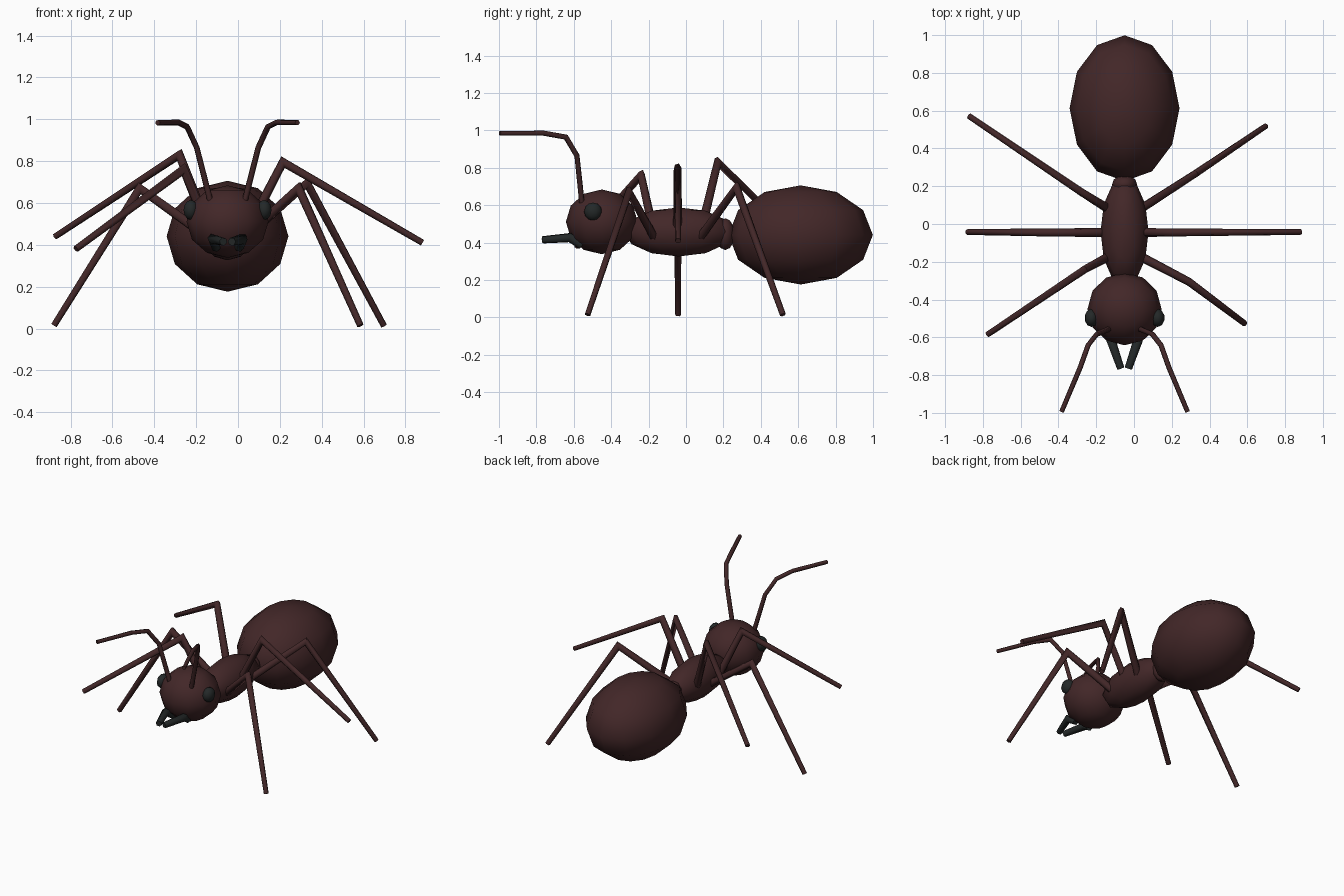
import bpy, bmesh, math
from mathutils import Vector, Matrix

if "Cube" in bpy.data.objects:
    bpy.data.objects.remove(bpy.data.objects["Cube"])

CX = -0.05  # the body axis


def material(name, rgb):
    m = bpy.data.materials.new(name)
    m.diffuse_color = (*rgb, 1)
    m.use_nodes = True
    m.node_tree.nodes["Principled BSDF"].inputs["Base Color"].default_value = m.diffuse_color
    return m


BROWN = material("dark brown", (0.055, 0.020, 0.021))
BLACK = material("charcoal", (0.017, 0.021, 0.021))


def finish(name, bm, mat, angle):
    bmesh.ops.recalc_face_normals(bm, faces=bm.faces)
    me = bpy.data.meshes.new(name)
    bm.to_mesh(me)
    bm.free()
    me.materials.append(mat)
    ob = bpy.data.objects.new(name, me)
    bpy.context.collection.objects.link(ob)
    bpy.ops.object.select_all(action='DESELECT')
    ob.select_set(True)
    bpy.context.view_layer.objects.active = ob
    bpy.ops.object.shade_smooth_by_angle(angle=math.radians(angle))
    return ob


def ellipsoid(name, centre, radii, mat=BROWN, segments=12, rings=6):
    bm = bmesh.new()
    m = Matrix.Translation(centre) @ Matrix.Diagonal((*radii, 1))
    bmesh.ops.create_uvsphere(bm, u_segments=segments, v_segments=rings,
                              radius=1, matrix=m)
    return finish(name, bm, mat, 80)


def tube(name, points, radii, mat=BROWN, sides=6):
    """Capped tube with mitred joints along a path."""
    pts = [Vector(p) for p in points]
    dirs = [(b - a).normalized() for a, b in zip(pts, pts[1:])]
    bm = bmesh.new()
    u = dirs[0].orthogonal().normalized()
    v = dirs[0].cross(u)
    rim = [pts[0] + radii[0] * (math.cos(a) * u + math.sin(a) * v)
           for a in (2 * math.pi * i / sides for i in range(sides))]
    rings = [[bm.verts.new(p) for p in rim]]
    for k in range(1, len(pts)):
        d = dirs[k - 1]
        n = (d + dirs[k]).normalized() if k < len(dirs) else d
        ring = []
        for p in rim:
            # slide each corner along the segment to the mitre plane
            off = p - pts[k - 1]
            off = (off - d * off.dot(d)).normalized() * radii[k]
            ring.append(pts[k] + off - d * (off.dot(n) / d.dot(n)))
        rings.append([bm.verts.new(p) for p in ring])
        rim = ring
    for a, b in zip(rings, rings[1:]):
        for i in range(sides):
            j = (i + 1) % sides
            bm.faces.new((a[i], a[j], b[j], b[i]))
    bm.faces.new(rings[0])
    bm.faces.new(rings[-1])
    return finish(name, bm, mat, 62)


# body
ellipsoid("abdomen", (CX, 0.613, 0.441), (0.291, 0.386, 0.265))
ellipsoid("waist", (CX, 0.21, 0.445), (0.066, 0.05, 0.085))
ellipsoid("thorax", (CX, -0.04, 0.457), (0.127, 0.29, 0.131))
ellipsoid("head", (CX, -0.45, 0.511), (0.196, 0.192, 0.173))

# paired head parts
for side, s in (("left", -1), ("right", 1)):
    ellipsoid(side + "_eye", (CX + s * 0.175, -0.497, 0.566),
              (0.037, 0.048, 0.048), BLACK, 10, 6)
    tube(side + "_mandible",
         [(CX + s * x, y, z) for x, y, z in
          ((0.055, -0.56, 0.385), (0.07, -0.62, 0.427), (0.02, -0.765, 0.415))],
         (0.022, 0.025, 0.02), BLACK)
    tube(side + "_antenna",
         [(CX + s * x, y, z) for x, y, z in
          ((0.08, -0.555, 0.60), (0.147, -0.583, 0.864), (0.193, -0.642, 0.964),
           (0.235, -0.76, 0.985), (0.334, -0.995, 0.984))],
         (0.015, 0.014, 0.014, 0.014, 0.013))

# legs: knee and foot positions, each posed mid-stride
legs = {
    "left_front_leg": ((-0.26, -0.24, 0.76), (-0.775, -0.585, 0.38)),
    "left_middle_leg": ((-0.47, -0.045, 0.67), (-0.88, -0.042, 0.014)),
    "left_rear_leg": ((-0.28, 0.17, 0.83), (-0.873, 0.571, 0.44)),
    "right_front_leg": ((0.29, -0.305, 0.67), (0.585, -0.526, 0.014)),
    "right_middle_leg": ((0.215, -0.045, 0.795), (0.882, -0.042, 0.41)),
    "right_rear_leg": ((0.33, 0.27, 0.695), (0.697, 0.518, 0.014)),
}
for name, (knee, foot) in legs.items():
    side = -1 if "left" in name else 1
    y = -0.165 if "front" in name else 0.07 if "rear" in name else -0.045
    tube(name, [(CX + side * 0.07, y, 0.42), knee, foot], (0.025, 0.021, 0.016))
